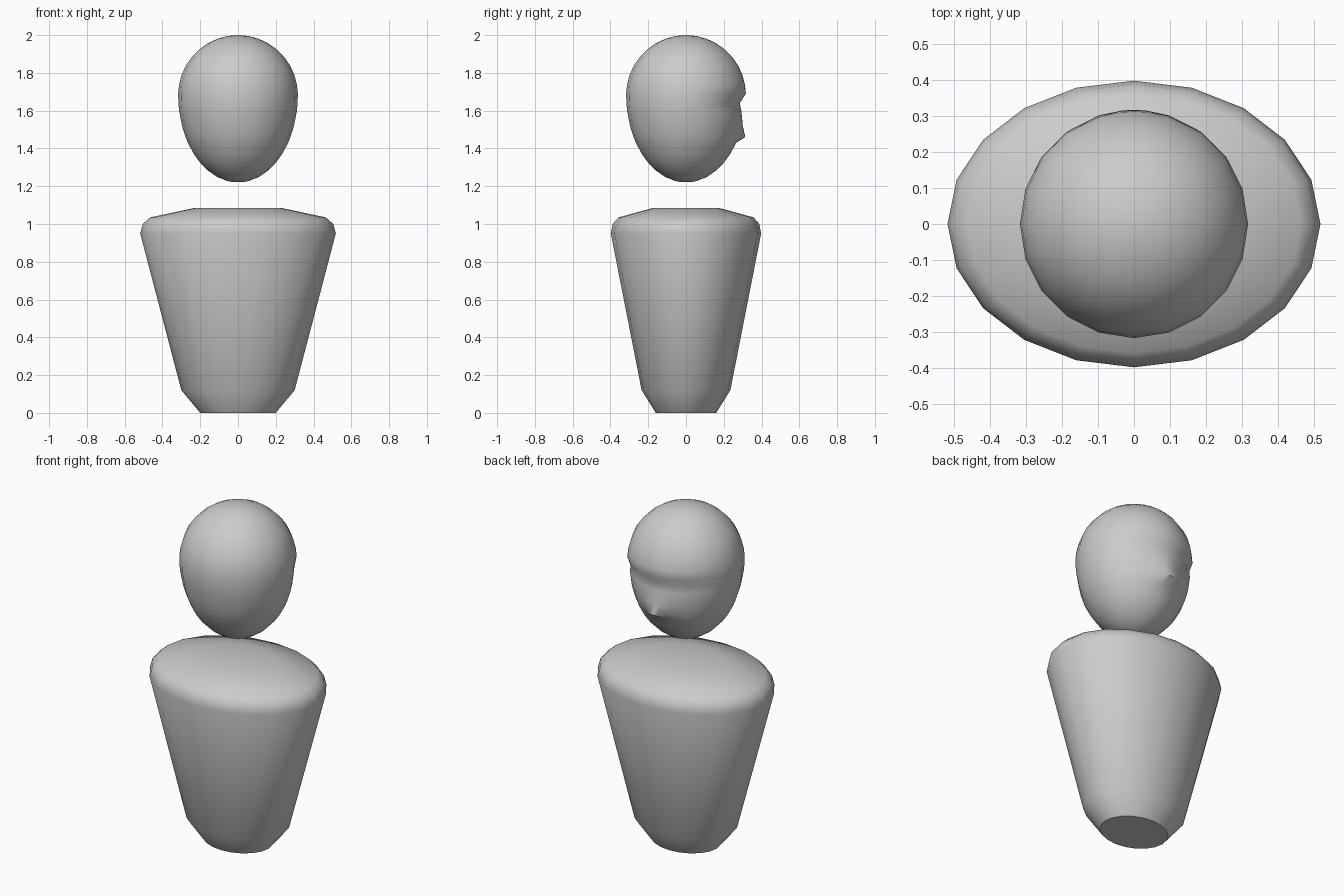
import bpy, bmesh
from math import cos, sin, radians, sqrt, pi

if "Cube" in bpy.data.objects:
    bpy.data.objects.remove(bpy.data.objects["Cube"])


def loft(name, rings, smooth_angle):
    """Skin a list of closed rings and cap both ends."""
    bm = bmesh.new()
    loops = [[bm.verts.new(p) for p in ring] for ring in rings]
    n = len(loops[0])
    for a, b in zip(loops, loops[1:]):
        for i in range(n):
            j = (i + 1) % n
            bm.faces.new((a[i], a[j], b[j], b[i]))
    bm.faces.new(loops[0][::-1])
    bm.faces.new(loops[-1])
    bmesh.ops.remove_doubles(bm, verts=bm.verts, dist=0.0005)
    bmesh.ops.recalc_face_normals(bm, faces=bm.faces)
    mesh = bpy.data.meshes.new(name)
    bm.to_mesh(mesh)
    bm.free()
    obj = bpy.data.objects.new(name, mesh)
    bpy.context.collection.objects.link(obj)
    bpy.ops.object.select_all(action='DESELECT')
    obj.select_set(True)
    bpy.context.view_layer.objects.active = obj
    bpy.ops.object.shade_smooth_by_angle(angle=radians(smooth_angle))
    return obj


def interp(x, table):
    """Piecewise linear lookup in ascending (x, value) pairs."""
    if x <= table[0][0] or x >= table[-1][0]:
        return 0.0
    for (x0, v0), (x1, v1) in zip(table, table[1:]):
        if x <= x1:
            return v0 + (v1 - v0) * (x - x0) / (x1 - x0)


# Torso: tapered oval with 20 sides (half width, half depth, height)
profile = [(0.20, 0.16, 0), (0.30, 0.235, 0.12), (0.518, 0.398, 0.95),
           (0.504, 0.388, 1.00), (0.465, 0.358, 1.035), (0.23, 0.175, 1.085)]
steps = [radians(18 * i) for i in range(20)]
loft("torso", [[(rx * cos(a), ry * sin(a), z) for a in steps]
               for rx, ry, z in profile], 40)

# Head: egg with a brow step and a pointed nose on the +y side
R, MID, LOW = 0.317, 1.683, 0.463
brow_depth = [(1.44, 0), (1.52, 0.008), (1.60, 0.019), (1.64, 0.031), (1.69, 0)]
brow_width = [(-75, 0), (-54, 0.5), (-36, 0.9), (0, 1), (36, 0.9), (54, 0.5), (75, 0)]
nose_out = [(1.43, 0), (1.46, 0.038), (1.52, 0.012), (1.60, 0)]

angles = sorted([18 * i for i in range(20)] + [84, 96])
heights = [MID - LOW * cos(pi / 2 * i / 9) for i in range(1, 5)]
heights += [1.37, 1.43, 1.46, 1.52, 1.60, 1.64, 1.69]
heights += [MID + R * sin(pi / 2 * i / 9) for i in range(1, 9)]
heights = sorted(heights + [1.222, 1.9995])

rings = []
for z in heights:
    t = (z - MID) / (R if z > MID else LOW)
    r = R * sqrt(max(0, 1 - t * t))
    ring = []
    for d in angles:
        off = d - 90
        off = off - 360 if off > 180 else off
        q = r - interp(z, brow_depth) * interp(off, brow_width)
        if abs(off) < 10:
            q += interp(z, nose_out)
        ring.append((q * cos(radians(d)), q * sin(radians(d)), z))
    rings.append(ring)
loft("head", rings, 60)
